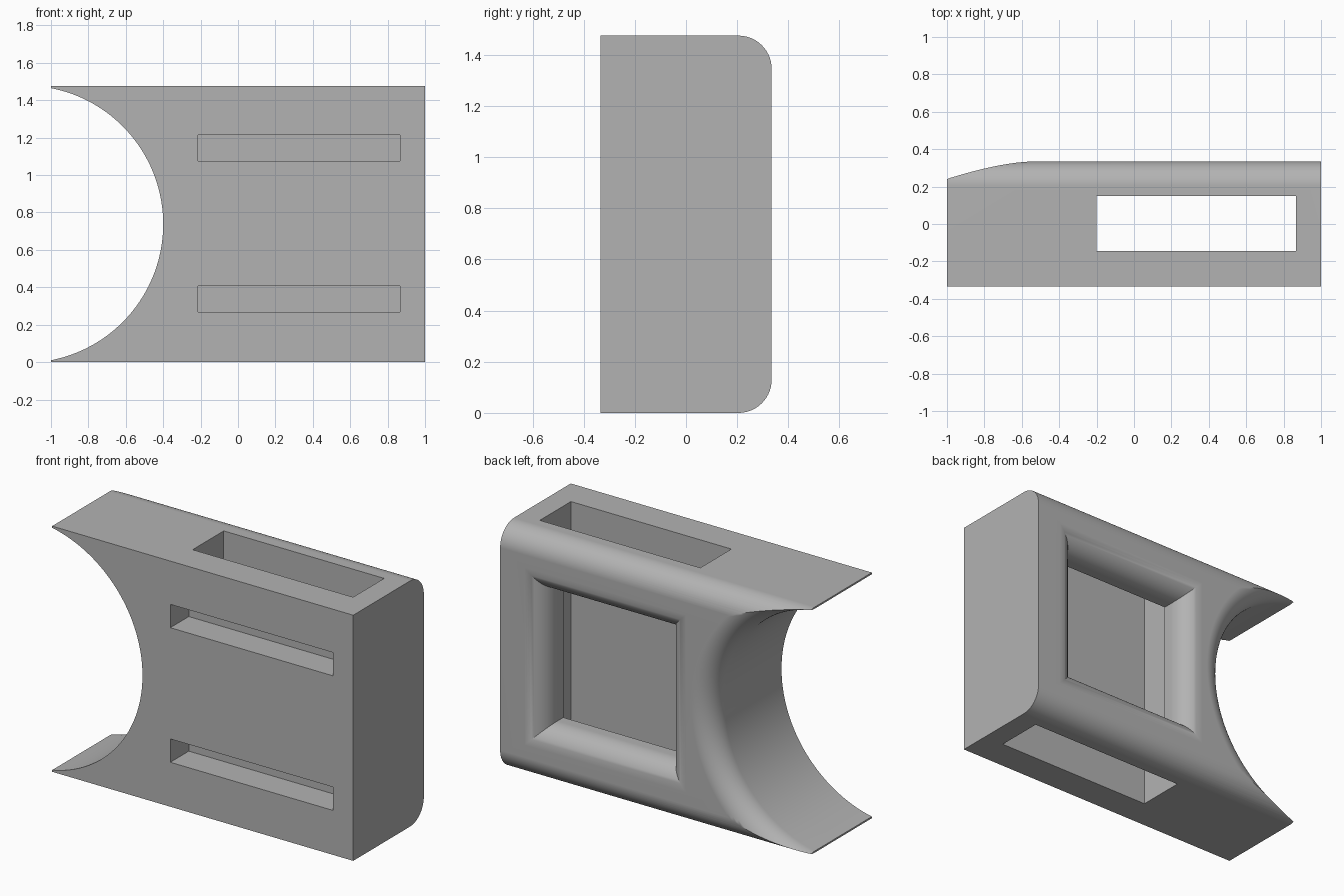
import bpy
import bmesh
from math import sin, cos, pi, radians
from mathutils import Vector

old = bpy.data.objects.get("Cube")
if old:
    bpy.data.objects.remove(old, do_unlink=True)

BACK, HEIGHT, FILLET = 0.335, 1.475, 0.13
MID = HEIGHT / 2
STEPS = 14

grey = bpy.data.materials.new("plain grey")
grey.use_nodes = True
grey.diffuse_color = (0.45, 0.45, 0.45, 1)
grey.node_tree.nodes["Principled BSDF"].inputs["Base Color"].default_value = grey.diffuse_color


def loft(name, rings):
    """Closed solid skinned through rings of equal point count."""
    bm = bmesh.new()
    rows = [[bm.verts.new(p) for p in ring] for ring in rings]
    n = len(rows[0])
    for a, b in zip(rows, rows[1:]):
        for i in range(n):
            j = (i + 1) % n
            bm.faces.new((a[i], a[j], b[j], b[i]))
    bm.faces.new(rows[0])
    bm.faces.new(rows[-1])
    bmesh.ops.recalc_face_normals(bm, faces=bm.faces)
    mesh = bpy.data.meshes.new(name)
    bm.to_mesh(mesh)
    bm.free()
    mesh.materials.append(grey)
    obj = bpy.data.objects.new(name, mesh)
    bpy.context.collection.objects.link(obj)
    return obj


def rect(y, x0, x1, z0, z1, grow=0.0):
    x0, x1, z0, z1 = x0 - grow, x1 + grow, z0 - grow, z1 + grow
    return [Vector((x, y, z)) for x, z in ((x0, z0), (x1, z0), (x1, z1), (x0, z1))]


def circle(y, radius, cx, count=160):
    turn = 2 * pi / count
    return [Vector((cx + radius * cos(i * turn), y, MID + radius * sin(i * turn)))
            for i in range(count)]


def flare(start):
    """Depth and outward growth of a cutter that leaves a rounded back edge."""
    pairs = [(start, 0.0)]
    for i in range(STEPS + 1):
        a = i / STEPS * pi / 2
        pairs.append((BACK - FILLET + FILLET * sin(a), FILLET * (1 - cos(a))))
    return pairs + [(BACK + 0.2, FILLET)]


# Block: profile with rounded back edges, run along x
profile = [(-BACK, HEIGHT), (-BACK, 0)]
for zc, begin in ((FILLET, -pi / 2), (HEIGHT - FILLET, 0)):
    for i in range(STEPS + 1):
        a = begin + i / STEPS * pi / 2
        profile.append((BACK - FILLET + FILLET * cos(a), zc + FILLET * sin(a)))
body = loft("body_block", [[Vector((x, y, z)) for y, z in profile] for x in (-1, 1)])

# Cutters: concave end, vertical passage, back window, two front slots
cutters = [
    loft("concave_end_cutter", [circle(y, 0.741 + g, -1.141) for y, g in [(-0.6, 0)] + flare(0)]),
    loft("passage_cutter", [rect(y, -0.2, 0.866, -0.2, HEIGHT + 0.2) for y in (-0.145, 0.15)]),
    loft("window_cutter", [rect(y, -0.105, 0.71, 0.333, HEIGHT - 0.333, g) for y, g in flare(0)]),
]
for label, z0 in (("lower", 0.267), ("upper", 1.075)):
    cutters.append(loft(label + "_slot_cutter",
                        [rect(y, -0.215, 0.866, z0, z0 + 0.14) for y in (-0.6, -0.16)]))

bpy.ops.object.select_all(action="DESELECT")
body.select_set(True)
bpy.context.view_layer.objects.active = body
for cutter in cutters:
    cutter.hide_render = True
    mod = body.modifiers.new(cutter.name, "BOOLEAN")
    mod.operation = "DIFFERENCE"
    mod.solver = "EXACT"
    mod.object = cutter
    bpy.ops.object.modifier_apply(modifier=mod.name)
    bpy.data.objects.remove(cutter, do_unlink=True)

# Smooth fillets with crisp edges
bpy.ops.object.shade_smooth_by_angle(angle=radians(30))
weighted = body.modifiers.new("even_shading", "WEIGHTED_NORMAL")
weighted.keep_sharp = True
